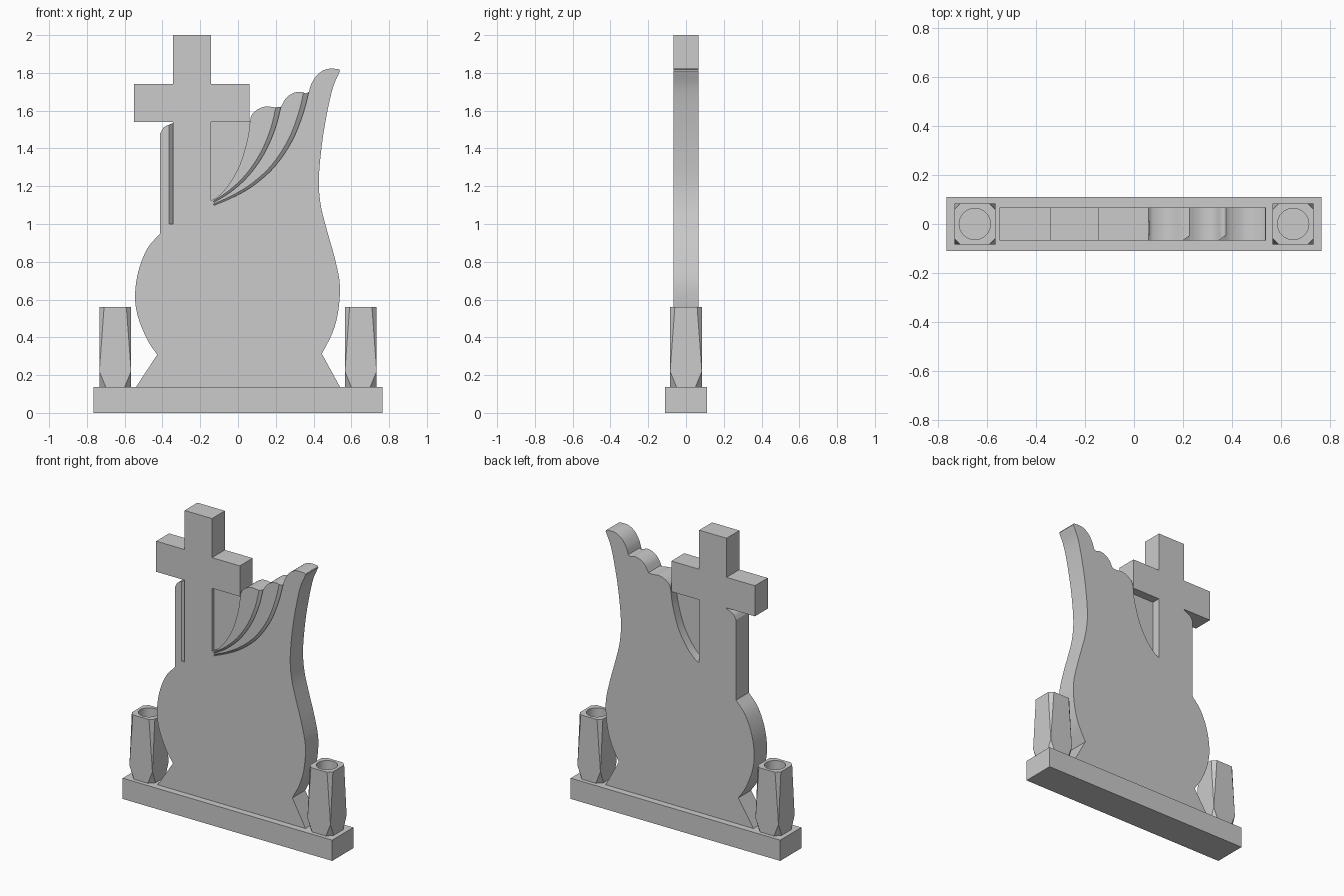
import bpy, bmesh, math
from mathutils import Vector

if "Cube" in bpy.data.objects:
    bpy.data.objects.remove(bpy.data.objects["Cube"])

FRONT, BACK = -0.067, 0.067


def finish(name, bm):
    bmesh.ops.recalc_face_normals(bm, faces=bm.faces)
    mesh = bpy.data.meshes.new(name)
    bm.to_mesh(mesh)
    bm.free()
    ob = bpy.data.objects.new(name, mesh)
    bpy.context.collection.objects.link(ob)
    return ob


def extrude_profile(name, pts, y0, y1):
    """Extrude an x-z outline from y0 to y1."""
    bm = bmesh.new()
    face = bm.faces.new([bm.verts.new((x, y0, z)) for x, z in pts])
    new = bmesh.ops.extrude_face_region(bm, geom=[face])["geom"]
    verts = [v for v in new if isinstance(v, bmesh.types.BMVert)]
    bmesh.ops.translate(bm, verts=verts, vec=(0, y1 - y0, 0))
    return finish(name, bm)


def loft(name, rings):
    """Skin a list of equal-length vertex rings and cap the ends."""
    bm = bmesh.new()
    rows = [[bm.verts.new(p) for p in r] for r in rings]
    n = len(rows[0])
    for a, b in zip(rows, rows[1:]):
        for i in range(n):
            bm.faces.new((a[i], a[(i + 1) % n], b[(i + 1) % n], b[i]))
    bm.faces.new(rows[0])
    bm.faces.new(rows[-1])
    bmesh.ops.remove_doubles(bm, verts=bm.verts, dist=1e-5)
    return finish(name, bm)


def box(name, x0, x1, y0, y1, z0, z1):
    return extrude_profile(name, [(x0, z0), (x1, z0), (x1, z1), (x0, z1)], y0, y1)


def smooth(pts, n=5):
    """Catmull-Rom curve through the points."""
    p = [Vector(q) for q in pts]
    p = [2 * p[0] - p[1]] + p + [2 * p[-1] - p[-2]]
    out = []
    for a, b, c, d in zip(p, p[1:], p[2:], p[3:]):
        for i in range(n):
            t = i / n
            out.append(0.5 * (2 * b + (c - a) * t + (2 * a - 5 * b + 4 * c - d) * t * t
                              + (3 * b - a - 3 * c + d) * t ** 3))
    return out + [p[-2]]


def groove_cutter(path, w0, d0, w1, d1):
    """Triangular sweep: sloped on the left of the path, upright on the path."""
    rings = []
    last = len(path) - 1
    for i, p in enumerate(path):
        t = i / last
        w, d = w0 + (w1 - w0) * t, d0 + (d1 - d0) * t
        tan = (path[min(i + 1, last)] - path[max(i - 1, 0)]).normalized()
        q = p + Vector((tan.y, -tan.x)) * 2 * w
        rings.append([(p.x, FRONT - d, p.y), (p.x, FRONT + d, p.y), (q.x, FRONT - d, q.y)])
    return loft("groove_cutter", rings)


def cut(ob, cutter):
    mod = ob.modifiers.new("cut", "BOOLEAN")
    mod.operation, mod.solver, mod.object = "DIFFERENCE", "EXACT", cutter
    bpy.context.view_layer.objects.active = ob
    bpy.ops.object.modifier_apply(modifier=mod.name)
    bpy.data.objects.remove(cutter)


# Base plinth
box("base", -0.765, 0.765, -0.11, 0.11, 0, 0.137)

# Slab outline: opening edge, three feather tips, right side, left side
segments = [
    [(-.143, 1.125), (-.106, 1.146), (-.048, 1.21), (.01, 1.315), (.05, 1.45), (.063, 1.54)],
    [(.063, 1.54), (.074, 1.58), (.11, 1.61), (.148, 1.622), (.195, 1.618), (.227, 1.62)],
    [(.227, 1.62), (.254, 1.666), (.29, 1.692), (.327, 1.70), (.36, 1.692), (.375, 1.70)],
    [(.375, 1.70), (.39, 1.745), (.423, 1.793), (.47, 1.82), (.53, 1.82), (.54, 1.81)],
    [(.54, 1.81), (.502, 1.72), (.47, 1.58), (.444, 1.42), (.428, 1.236), (.438, 1.10),
     (.47, .97), (.512, .82), (.539, .68), (.53, .535), (.50, .424), (.444, .313)],
    [(.54, .137), (-.54, .137)],
    [(-.428, .308), (-.48, .387), (-.528, .504), (-.545, .615), (-.528, .748),
     (-.48, .87), (-.412, .95)],
    [(-.412, 1.48), (-.39, 1.513), (-.343, 1.535)],
    [(-.343, 1.54), (-.143, 1.54)],
]
outline = []
for seg in segments:
    for p in (smooth(seg) if len(seg) > 2 else [Vector(q) for q in seg]):
        if not outline or (p - outline[-1]).length > 1e-4:
            outline.append(p)
slab = extrude_profile("slab", outline, FRONT, BACK)

# Feather creases and the groove beside the post
creases = [
    [(.235, 1.65), (.227, 1.62), (.195, 1.50), (.137, 1.37), (.053, 1.252), (-.042, 1.167), (-.127, 1.114)],
    [(.382, 1.73), (.375, 1.70), (.343, 1.58), (.285, 1.438), (.195, 1.305), (.09, 1.21),
     (-.016, 1.146), (-.127, 1.098)],
]
for c in creases:
    cut(slab, groove_cutter(smooth(c, 4), .03, .022, .008, .006))
cut(slab, groove_cutter([Vector((-.343, 1.56)), Vector((-.343, 1.0))], .022, .022, .022, .022))

# Recessed panel in the opening between post and wing
panel = [(-.15, 1.10), (-.09, 1.13), (-.03, 1.20), (.03, 1.315), (.07, 1.45), (.075, 1.545), (-.15, 1.545)]
extrude_profile("recessed_panel", panel, -0.045, 0.01)

# Cross head
extrude_profile("cross", [(-.343, 1.54), (.06, 1.54), (.06, 1.742), (-.143, 1.742), (-.143, 2),
                          (-.343, 2), (-.343, 1.742), (-.55, 1.742), (-.55, 1.54)], FRONT, BACK)

# Vases: square blocks with corners faceted towards the top and bottom
for side, x in (("left", -0.65), ("right", 0.65)):
    h = 0.084
    rings = []
    for z, c in ((0.137, 0.034), (0.22, 0), (0.56, 0.025)):
        k = h - c
        ring = [(h, -k), (h, k), (k, h), (-k, h), (-h, k), (-h, -k), (-k, -h), (k, -h)]
        rings.append([(x + a, b, z) for a, b in ring])
    vase = loft(side + "_vase", rings)
    hole = [[(x + .064 * math.cos(math.tau * i / 32), .064 * math.sin(math.tau * i / 32), z)
             for i in range(32)] for z in (0.22, 0.62)]
    cut(vase, loft("hole_cutter", hole))

# Smooth shading with sharp edges kept
bpy.ops.object.select_all(action="DESELECT")
for ob in bpy.context.scene.objects:
    ob.select_set(True)
bpy.context.view_layer.objects.active = slab
bpy.ops.object.shade_smooth_by_angle(angle=math.radians(20))
